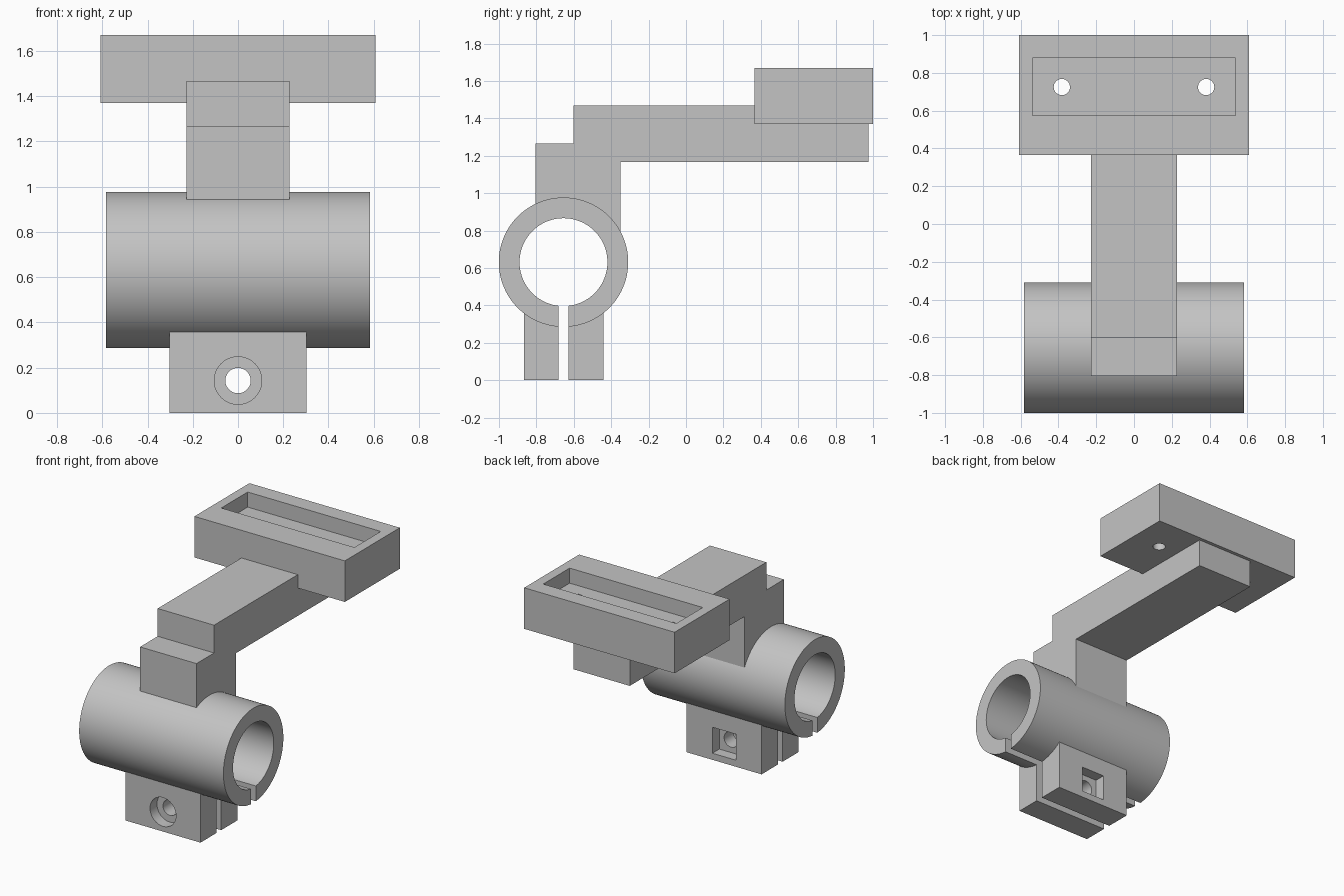
import bpy
import bmesh
from math import sin, cos, acos, asin, pi, radians
from mathutils import Vector, Matrix

default = bpy.data.objects.get("Cube")
if default:
    bpy.data.objects.remove(default, do_unlink=True)

grey = bpy.data.materials.new("light grey plastic")
grey.use_nodes = True
colour = (0.55, 0.55, 0.55, 1)
grey.diffuse_color = colour
grey.node_tree.nodes["Principled BSDF"].inputs["Base Color"].default_value = colour

# Shared dimensions
AXIS_Y, AXIS_Z = -0.655, 0.631
OUTER, BORE = 0.346, 0.235
SLOT = 0.028
BOLT_Z = 0.143


def finish(name, bm):
    bmesh.ops.recalc_face_normals(bm, faces=bm.faces)
    mesh = bpy.data.meshes.new(name)
    bm.to_mesh(mesh)
    bm.free()
    mesh.materials.append(grey)
    obj = bpy.data.objects.new(name, mesh)
    bpy.context.collection.objects.link(obj)
    return obj


def box(name, low, high):
    low, high = Vector(low), Vector(high)
    bm = bmesh.new()
    bmesh.ops.create_cube(bm, size=1)
    bmesh.ops.scale(bm, vec=high - low, verts=bm.verts)
    bmesh.ops.translate(bm, vec=(low + high) / 2, verts=bm.verts)
    return finish(name, bm)


def cylinder(name, centre, radius, length, axis):
    bm = bmesh.new()
    turn = Matrix.Rotation(pi / 2, 4, "X") if axis == "Y" else Matrix()
    bmesh.ops.create_cone(bm, cap_ends=True, segments=48, radius1=radius, radius2=radius,
                          depth=length, matrix=Matrix.Translation(centre) @ turn)
    return finish(name, bm)


def extrude_x(name, profile, half_width):
    """Extrude a closed (y, z) outline symmetrically along x."""
    bm = bmesh.new()
    face = bm.faces.new([bm.verts.new((-half_width, y, z)) for y, z in profile])
    grown = bmesh.ops.extrude_face_region(bm, geom=[face])["geom"]
    moved = [v for v in grown if isinstance(v, bmesh.types.BMVert)]
    bmesh.ops.translate(bm, vec=(2 * half_width, 0, 0), verts=moved)
    return finish(name, bm)


def arc(radius, start, end, steps):
    """Points around the tube axis; angle is measured from +y towards +z."""
    angles = [start + (end - start) * i / steps for i in range(steps + 1)]
    return [(AXIS_Y + radius * cos(a), AXIS_Z + radius * sin(a)) for a in angles]


def cut(obj, cutters):
    bpy.context.view_layer.objects.active = obj
    for cutter in cutters:
        mod = obj.modifiers.new("cut", "BOOLEAN")
        mod.operation = "DIFFERENCE"
        mod.solver = "EXACT"
        mod.object = cutter
        bpy.ops.object.modifier_apply(modifier=mod.name)
        bpy.data.objects.remove(cutter, do_unlink=True)


def smooth(obj):
    bpy.ops.object.select_all(action="DESELECT")
    obj.select_set(True)
    bpy.context.view_layer.objects.active = obj
    bpy.ops.object.shade_smooth_by_angle(angle=radians(30))


# Split clamp tube, open along the bottom
down = -pi / 2
out_gap, in_gap = asin(SLOT / OUTER), asin(SLOT / BORE)
ring = arc(OUTER, down + out_gap, down + 2 * pi - out_gap, 96)
ring += arc(BORE, down + 2 * pi - in_gap, down + in_gap, 96)
tube = extrude_x("clamp_tube", ring, 0.583)

# Post and arm in one stepped outline, its foot sunk into the tube wall
BACK, FRONT, FOOT = -0.35, -0.805, 0.33
foot = arc(FOOT, acos((FRONT - AXIS_Y) / FOOT), acos((BACK - AXIS_Y) / FOOT), 24)
outline = foot + [(BACK, 1.167), (0.975, 1.167), (0.975, 1.468),
                  (-0.602, 1.468), (-0.602, 1.265), (FRONT, 1.265)]
arm = extrude_x("support_arm", outline, 0.228)

# Clamp lugs: round bolt recess in front, square nut pocket behind
front_lug = box("front_clamp_lug", (-0.303, -0.866, 0), (0.303, AXIS_Y - SLOT, 0.375))
cut(front_lug, [
    cylinder("bolt_recess", (0, -0.866, BOLT_Z), 0.105, 0.16, "Y"),
    cylinder("bolt_hole", (0, -0.75, BOLT_Z), 0.056, 0.5, "Y")])

back_lug = box("back_clamp_lug", (-0.303, AXIS_Y + SLOT, 0), (0.303, -0.44, 0.375))
cut(back_lug, [
    box("nut_pocket", (-0.095, -0.52, BOLT_Z - 0.095), (0.095, -0.3, BOLT_Z + 0.095)),
    cylinder("bolt_hole", (0, -0.55, BOLT_Z), 0.056, 0.5, "Y")])

# Mounting tray with a shallow recess and two screw holes
tray = box("mounting_tray", (-0.608, 0.365, 1.37), (0.608, 1, 1.67))
cut(tray, [box("recess", (-0.538, 0.575, 1.56), (0.538, 0.88, 1.8))] + [
    cylinder("screw_hole", (side * 0.382, 0.725, 1.5), 0.043, 0.6, "Z") for side in (-1, 1)])

for part in (tube, arm, front_lug, back_lug, tray):
    smooth(part)
